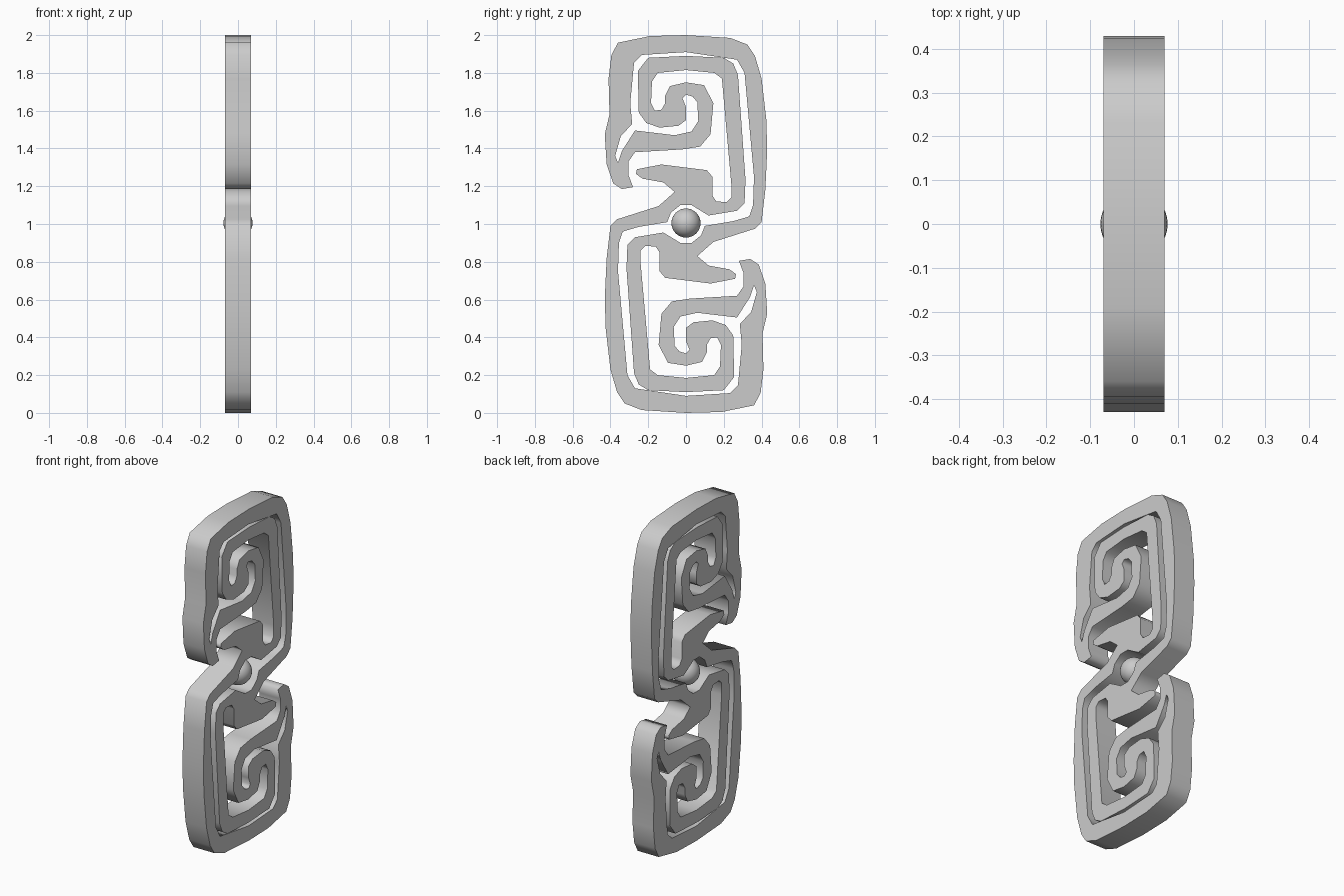
import bpy
from math import radians

# Half profiles in (y, z - 1); the other half is the same turned 180 degrees about the centre.
# Outer edge: head, inner spiral, hook, then the outside band
outer_half = [
    (-.06, .17), (-.12, .22), (-.23, .24), (-.265, .265), (-.26, .29), (-.13, .315),
    (.11, .285), (.14, .25), (.14, .15), (.16, .12), (.215, .115), (.24, .14), (.24, .21),
    (.19, .77), (.15, .80), (0, .815), (-.15, .80), (-.18, .755), (-.185, .64),
    (-.165, .60), (-.13, .605), (-.11, .64), (-.11, .68), (-.085, .73), (0, .75),
    (.095, .735), (.145, .64), (.13, .475), (.075, .41), (-.02, .395), (-.27, .38),
    (-.305, .33), (-.305, .26), (-.28, .195), (-.34, .185), (-.385, .215), (-.42, .315),
    (-.43, .475), (-.405, .58), (-.41, .77), (-.395, .895), (-.36, .96), (-.19, .995),
    (0, 1), (.235, .985), (.325, .95), (.365, .89), (.40, .77), (.425, .555),
    (.43, .395), (.42, .18), (.40, .01), (.365, -.025), (.145, -.095)]

# Channel: slit tip, spiral, inner band, ring around the ball, outer band
channel_half = [
    (-.36, .325), (-.34, .385), (-.27, .495), (-.06, .47), (.03, .49), (.065, .545),
    (.06, .645), (.035, .675), (0, .685), (-.018, .665), (0, .62), (0, .55), (-.04, .52),
    (-.14, .51), (-.21, .535), (-.25, .59), (-.255, .81), (-.20, .88), (0, .89),
    (.20, .88), (.25, .85), (.275, .79), (.315, .235), (.31, .11), (.27, .07),
    (.12, .045), (.07, .075), (.03, .10), (-.03, .10), (-.08, .06), (-.10, .01),
    (-.25, -.015), (-.335, -.04), (-.355, -.10), (-.36, -.25), (-.31, -.80),
    (-.27, -.87), (0, -.91), (.235, -.895), (.275, -.855), (.295, -.64), (.285, -.53),
    (.345, -.465), (.375, -.36)]


def add_loop(curve, half):
    points = half + [(-y, -z) for y, z in half]
    spline = curve.splines.new('POLY')
    spline.points.add(len(points) - 1)
    for p, (y, z) in zip(spline.points, points):
        p.co = (y, z, 0, 1)
    spline.use_cyclic_u = True


# Flat scroll plate, extruded along x and stood upright
curve = bpy.data.curves.new("scroll_plate", 'CURVE')
curve.dimensions = '2D'
curve.fill_mode = 'BOTH'
curve.extrude = 0.07
add_loop(curve, outer_half)
add_loop(curve, channel_half)
plate = bpy.data.objects.new("scroll_plate", curve)
bpy.context.collection.objects.link(plate)
plate.location = (0, 0, 1)
plate.rotation_euler = (radians(90), 0, radians(90))
bpy.context.view_layer.objects.active = plate
plate.select_set(True)
bpy.ops.object.convert(target='MESH')
plate.select_set(False)

# Ball floating in the central ring
bpy.ops.mesh.primitive_uv_sphere_add(segments=32, ring_count=16, radius=0.077,
                                     location=(0, 0, 1.005))
ball = bpy.context.object
ball.name = "centre_ball"
bpy.ops.object.shade_smooth()
